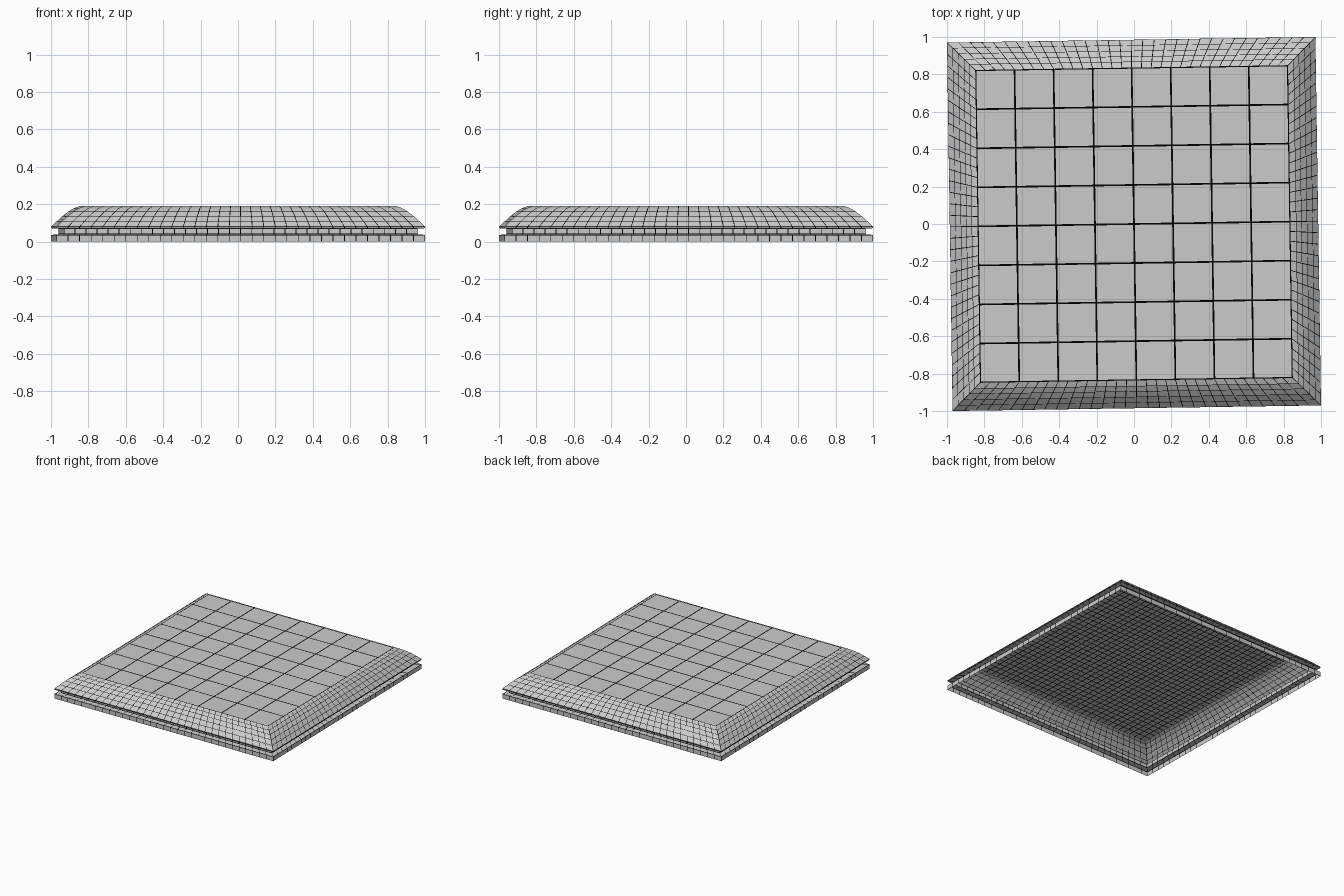
import bpy, bmesh, math
from mathutils import Vector, Matrix

if "Cube" in bpy.data.objects:
    bpy.data.objects.remove(bpy.data.objects["Cube"])

TURN = Matrix.Rotation(math.radians(0.87), 4, 'Z')   # the whole slab sits slightly turned


def material(name, v):
    m = bpy.data.materials.new(name)
    m.diffuse_color = (v, v, v, 1)
    m.use_nodes = True
    m.node_tree.nodes["Principled BSDF"].inputs["Base Color"].default_value = m.diffuse_color
    return m


GREY = material("light_grey_stone", 0.6)
BLACK = material("black_joint", 0.0)


def cuts(n, length, width):
    """Parameter positions of n tiles with a joint strip on every boundary."""
    h = width / length / 2
    out = []
    for i in range(n + 1):
        out += [max(0, i / n - h), min(1, i / n + h)]
    return out


def panel(bm, a, b, c, d, nu, nv, width):
    """Quad a-b-c-d split into nu x nv tiles with flush black joints."""
    a, b, c, d = map(Vector, (a, b, c, d))
    us = cuts(nu, (b - a).length, width)
    vs = cuts(nv, (d - a).length, width)
    grid = [[bm.verts.new(a.lerp(b, u).lerp(d.lerp(c, u), v)) for u in us] for v in vs]
    for j in range(len(vs) - 1):
        for i in range(len(us) - 1):
            f = bm.faces.new((grid[j][i], grid[j][i + 1], grid[j + 1][i + 1], grid[j + 1][i]))
            f.material_index = 1 if (i % 2 == 0 or j % 2 == 0) else 0


def finish(name, bm):
    bm.transform(TURN)
    me = bpy.data.meshes.new(name)
    bm.to_mesh(me)
    bm.free()
    me.materials.append(GREY)
    me.materials.append(BLACK)
    ob = bpy.data.objects.new(name, me)
    bpy.context.collection.objects.link(ob)
    return ob


def square(name, r, z, n, width, down=False):
    bm = bmesh.new()
    s = -1 if down else 1
    panel(bm, (-r, -r * s, z), (r, -r * s, z), (r, r * s, z), (-r, r * s, z), n, n, width)
    return finish(name, bm)


def skirt(name, profile, n, width):
    """Four mitred sides following a (half width, height) profile, from low to high."""
    bm = bmesh.new()
    for (r0, z0), (r1, z1) in zip(profile, profile[1:]):
        for k in range(4):
            rot = Matrix.Rotation(k * math.pi / 2, 3, 'Z')
            pts = [(-r0, -r0, z0), (r0, -r0, z0), (r1, -r1, z1), (-r1, -r1, z1)]
            panel(bm, *[rot @ Vector(p) for p in pts], n, 1, width)
    return finish(name, bm)


# large square paving on top
square("top_tiles", 0.835, 0.19, 8, 0.009)
# finely jointed underside of the paving, seen through the open bottom
square("underside_tiles", 0.838, 0.182, 32, 0.007, down=True)
# curved sloping border
skirt("sloped_border", [(0.985, 0.08), (0.955, 0.109), (0.925, 0.137),
                        (0.895, 0.16), (0.867, 0.178), (0.835, 0.19)], 32, 0.004)
# thin lip under the slope and recessed neck
skirt("lip", [(0.945, 0.07), (0.985, 0.072), (0.985, 0.08)], 32, 0.004)
skirt("recessed_neck", [(0.945, 0.04), (0.945, 0.07)], 32, 0.005)
# base course
skirt("base_course", [(0.985, 0.0), (0.985, 0.036), (0.945, 0.04)], 32, 0.004)
